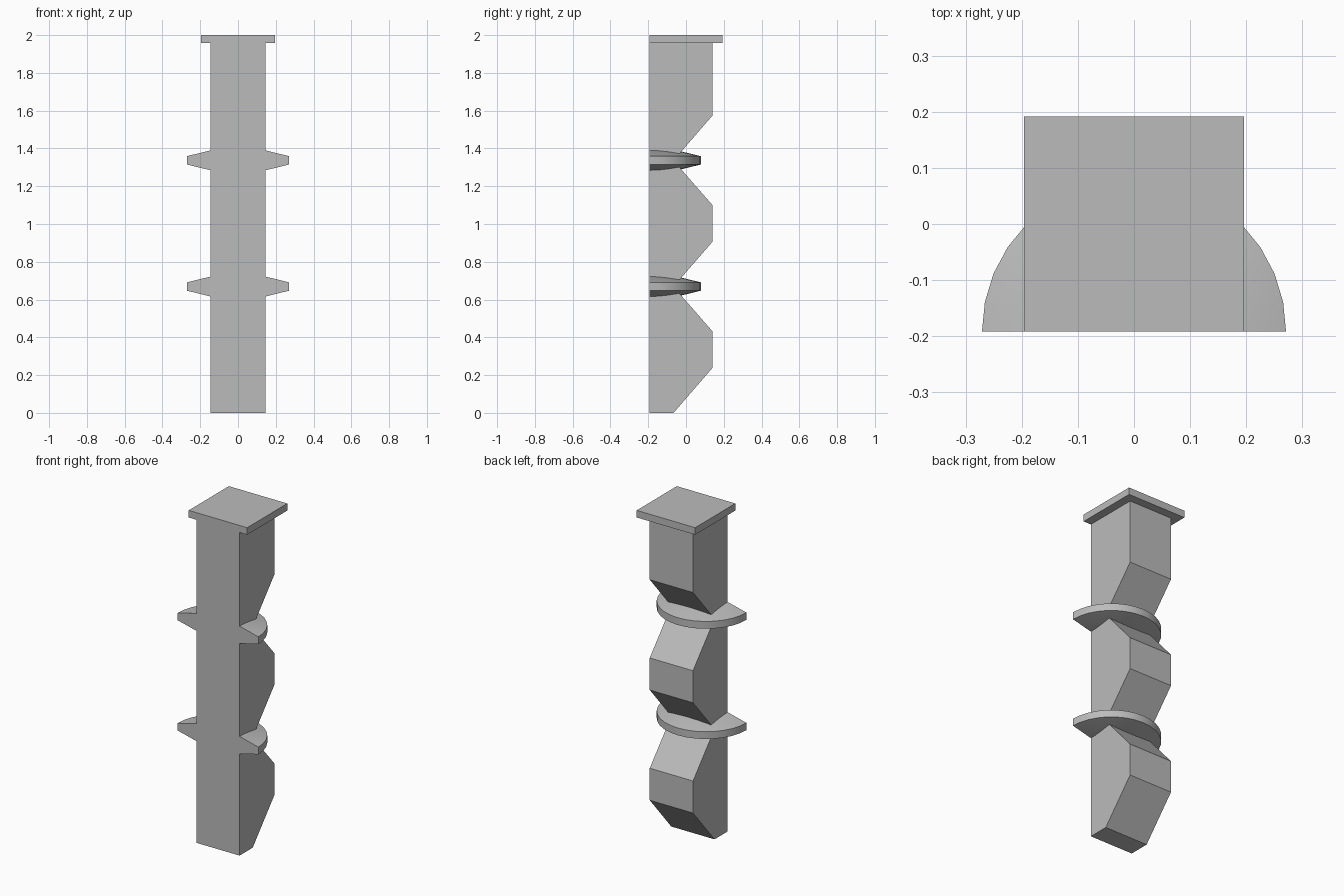
import bpy, bmesh, math
from mathutils import Vector

if "Cube" in bpy.data.objects:
    bpy.data.objects.remove(bpy.data.objects["Cube"])

FRONT = -0.192      # flat front plane shared by every part
PERIOD = 0.668      # vertical spacing of the notches and flanges

grey = bpy.data.materials.new("plain_grey")
grey.diffuse_color = (0.5, 0.5, 0.5, 1)
grey.use_nodes = True
grey.node_tree.nodes["Principled BSDF"].inputs["Base Color"].default_value = grey.diffuse_color


def finish(name, bm):
    bmesh.ops.recalc_face_normals(bm, faces=bm.faces)
    mesh = bpy.data.meshes.new(name)
    bm.to_mesh(mesh)
    bm.free()
    mesh.materials.append(grey)
    obj = bpy.data.objects.new(name, mesh)
    bpy.context.collection.objects.link(obj)
    return obj


def extrude_x(name, profile, half_width):
    """Extrude a (y, z) outline symmetrically along x."""
    bm = bmesh.new()
    face = bm.faces.new([bm.verts.new((-half_width, y, z)) for y, z in profile])
    ext = bmesh.ops.extrude_face_region(bm, geom=[face])
    moved = [v for v in ext["geom"] if isinstance(v, bmesh.types.BMVert)]
    bmesh.ops.translate(bm, verts=moved, vec=(2 * half_width, 0, 0))
    return finish(name, bm)


# Post: flat front, back notched by repeated V-shaped valleys
valley, ridge, top = -0.066, 0.14, 1.957
outline = [(FRONT, 0)]
for i in range(3):
    z = i * PERIOD
    outline += [(valley, z), (ridge, z + 0.238)]
    outline.append((ridge, z + 0.432 if i < 2 else top))
outline.append((FRONT, top))
extrude_x("post", outline, 0.145)

# Cap plate: flush with the front, overhanging the other sides
extrude_x("cap", [(FRONT, top), (0.192, top), (0.192, 2), (FRONT, 2)], 0.196)


# Flanges: half discs that taper towards the rim
def flange(name, z):
    bm = bmesh.new()
    pts = [(0, 0.088), (0.271, 0.022), (0.271, -0.022), (0, -0.088)]
    vs = [bm.verts.new((r, FRONT, z + h)) for r, h in pts]
    edges = [bm.edges.new(p) for p in zip(vs, vs[1:])]
    bmesh.ops.spin(bm, geom=vs + edges, cent=(0, FRONT, z), axis=(0, 0, 1),
                   angle=math.pi, steps=16)
    bmesh.ops.remove_doubles(bm, verts=bm.verts, dist=0.0001)
    rim = [e for e in bm.edges if e.is_boundary]
    bmesh.ops.contextual_create(bm, geom=rim)
    obj = finish(name, bm)
    bpy.ops.object.select_all(action='DESELECT')
    obj.select_set(True)
    bpy.context.view_layer.objects.active = obj
    bpy.ops.object.shade_smooth_by_angle(angle=math.radians(13))


flange("lower_flange", PERIOD + 0.001)
flange("upper_flange", 2 * PERIOD + 0.001)
